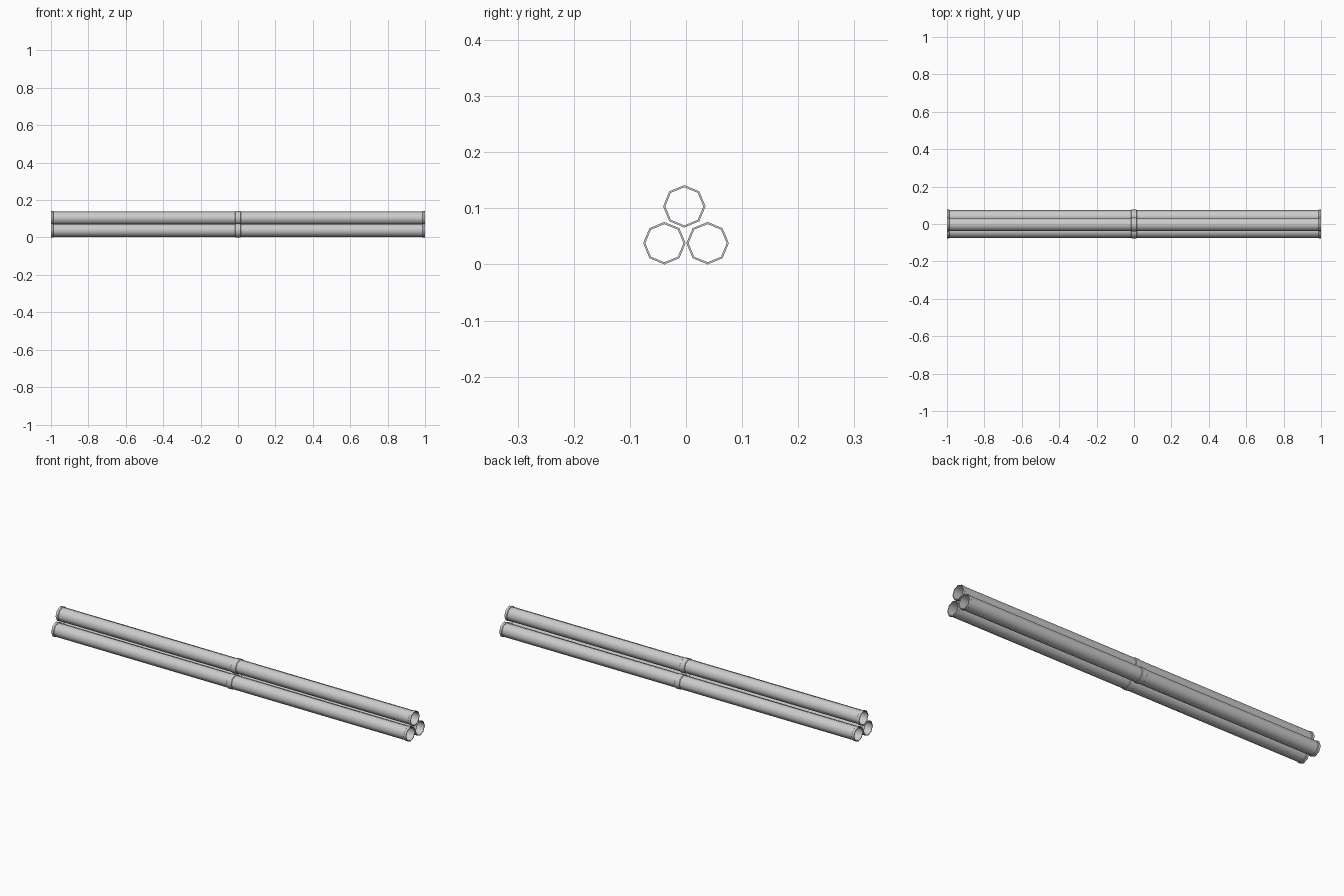
import bpy, bmesh, math

if "Cube" in bpy.data.objects:
    bpy.data.objects.remove(bpy.data.objects["Cube"])

SIDES = 8
R_FLANGE, R_PIPE, R_IN = 0.0378, 0.0352, 0.0340

# closed lengthwise profile (x, radius): flanged ends, centre collar, hollow bore
half = [(1.0, R_FLANGE), (0.988, R_FLANGE), (0.986, R_PIPE),
        (0.015, R_PIPE), (0.013, R_FLANGE)]
PROFILE = ([(1.0, R_IN)] + half +
           [(-x, r) for x, r in reversed(half)] + [(-1.0, R_IN)])


def pipe(name, cy, cz):
    bm = bmesh.new()
    rings = []
    for x, r in PROFILE:
        rings.append([bm.verts.new((x, r * math.cos(2 * math.pi * i / SIDES),
                                    r * math.sin(2 * math.pi * i / SIDES)))
                      for i in range(SIDES)])
    for k, a in enumerate(rings):
        b = rings[(k + 1) % len(rings)]
        for i in range(SIDES):
            j = (i + 1) % SIDES
            bm.faces.new((a[i], a[j], b[j], b[i]))
    bmesh.ops.recalc_face_normals(bm, faces=bm.faces)
    mesh = bpy.data.meshes.new(name)
    bm.to_mesh(mesh)
    bm.free()
    ob = bpy.data.objects.new(name, mesh)
    ob.location = (0, cy, cz)
    bpy.context.collection.objects.link(ob)
    bpy.ops.object.select_all(action='DESELECT')
    ob.select_set(True)
    bpy.context.view_layer.objects.active = ob
    bpy.ops.object.shade_smooth_by_angle(angle=math.radians(50))


# stack: two pipes below, one resting on top
pipe("pipe_left", -0.0385, R_FLANGE)
pipe("pipe_right", 0.0385, R_FLANGE)
pipe("pipe_top", -0.003, 0.1035)
